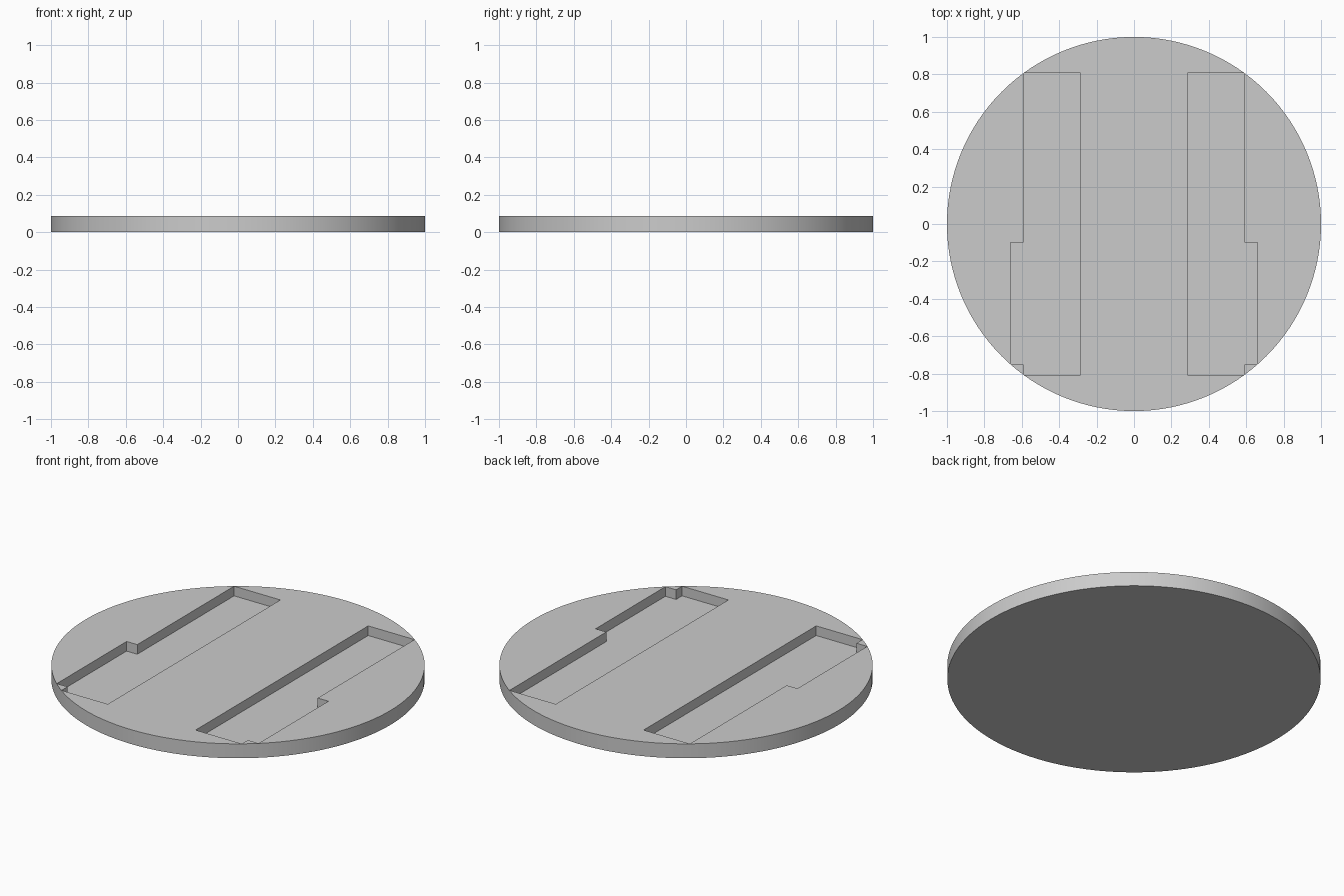
import bpy
import bmesh
import math

HEIGHT = 0.085
FLOOR = 0.028

cube = bpy.data.objects.get("Cube")
if cube:
    bpy.data.objects.remove(cube, do_unlink=True)

grey = bpy.data.materials.new("plain_grey")
grey.use_nodes = True
colour = (0.6, 0.6, 0.6, 1)
grey.diffuse_color = colour
grey.node_tree.nodes["Principled BSDF"].inputs["Base Color"].default_value = colour


def prism(name, outline, bottom, top):
    """Extrude a flat outline between two heights."""
    bm = bmesh.new()
    face = bm.faces.new([bm.verts.new((x, y, bottom)) for x, y in outline])
    extruded = bmesh.ops.extrude_face_region(bm, geom=[face])["geom"]
    verts = [v for v in extruded if isinstance(v, bmesh.types.BMVert)]
    bmesh.ops.translate(bm, verts=verts, vec=(0, 0, top - bottom))
    bmesh.ops.recalc_face_normals(bm, faces=bm.faces[:])
    mesh = bpy.data.meshes.new(name)
    bm.to_mesh(mesh)
    bm.free()
    mesh.materials.append(grey)
    obj = bpy.data.objects.new(name, mesh)
    bpy.context.collection.objects.link(obj)
    return obj


# Round base disc
SEGMENTS = 128
angles = [2 * math.pi * i / SEGMENTS for i in range(SEGMENTS)]
disc = prism("round_base", [(math.cos(a), math.sin(a)) for a in angles], 0, HEIGHT)
bpy.context.view_layer.objects.active = disc
disc.select_set(True)

# Mirrored long recesses, each with a wider section towards the front
recess = [(0.287, -0.806), (0.59, -0.806), (0.59, -0.75), (0.66, -0.75),
          (0.66, -0.098), (0.59, -0.098), (0.59, 0.806), (0.287, 0.806)]
for side, name in ((1, "left_recess_cutter"), (-1, "right_recess_cutter")):
    cutter = prism(name, [(side * x, y) for x, y in recess], FLOOR, HEIGHT + 0.1)
    cutter.hide_render = True
    cut = disc.modifiers.new("recess", 'BOOLEAN')
    cut.operation = 'DIFFERENCE'
    cut.solver = 'EXACT'
    cut.object = cutter
    bpy.ops.object.modifier_apply(modifier=cut.name)
    bpy.data.objects.remove(cutter, do_unlink=True)

bpy.ops.object.shade_smooth_by_angle(angle=math.radians(30))
